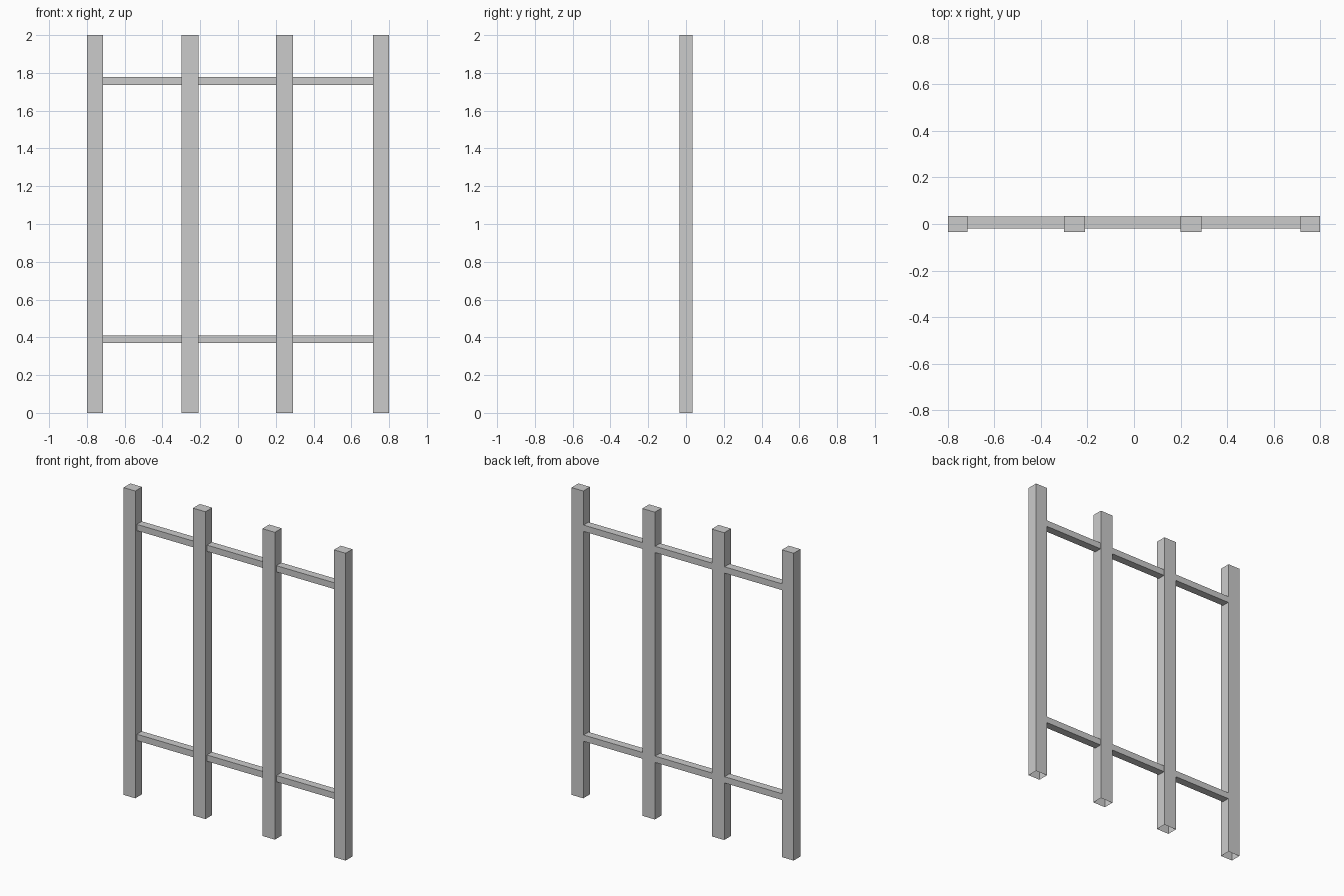
import bpy, bmesh

if "Cube" in bpy.data.objects:
    bpy.data.objects.remove(bpy.data.objects["Cube"])


def box(name, x, y, z, open_bottom=False):
    """Box from (min, max) ranges on each axis, optionally without its underside."""
    bm = bmesh.new()
    bmesh.ops.create_cube(bm, size=1)
    for v in bm.verts:
        v.co = [r[0] if c < 0 else r[1] for c, r in zip(v.co, (x, y, z))]
    bm.normal_update()
    if open_bottom:
        under = [f for f in bm.faces if f.normal.z < -0.5]
        bmesh.ops.delete(bm, geom=under, context='FACES')
    mesh = bpy.data.meshes.new(name)
    bm.to_mesh(mesh)
    bm.free()
    obj = bpy.data.objects.new(name, mesh)
    bpy.context.collection.objects.link(obj)
    return obj


# Upright posts, open underneath
POSTS = {
    "left_end_post": (-0.80, -0.715),
    "left_inner_post": (-0.30, -0.21),
    "right_inner_post": (0.20, 0.29),
    "right_end_post": (0.715, 0.80),
}
for name, x in POSTS.items():
    box(name, x, (-0.035, 0.035), (0, 2), open_bottom=True)

# Horizontal rails, running through the inner posts and set towards the back
for name, z in {"lower_rail": (0.37, 0.411), "upper_rail": (1.736, 1.777)}.items():
    box(name, (-0.72, 0.72), (-0.019, 0.032), z)
